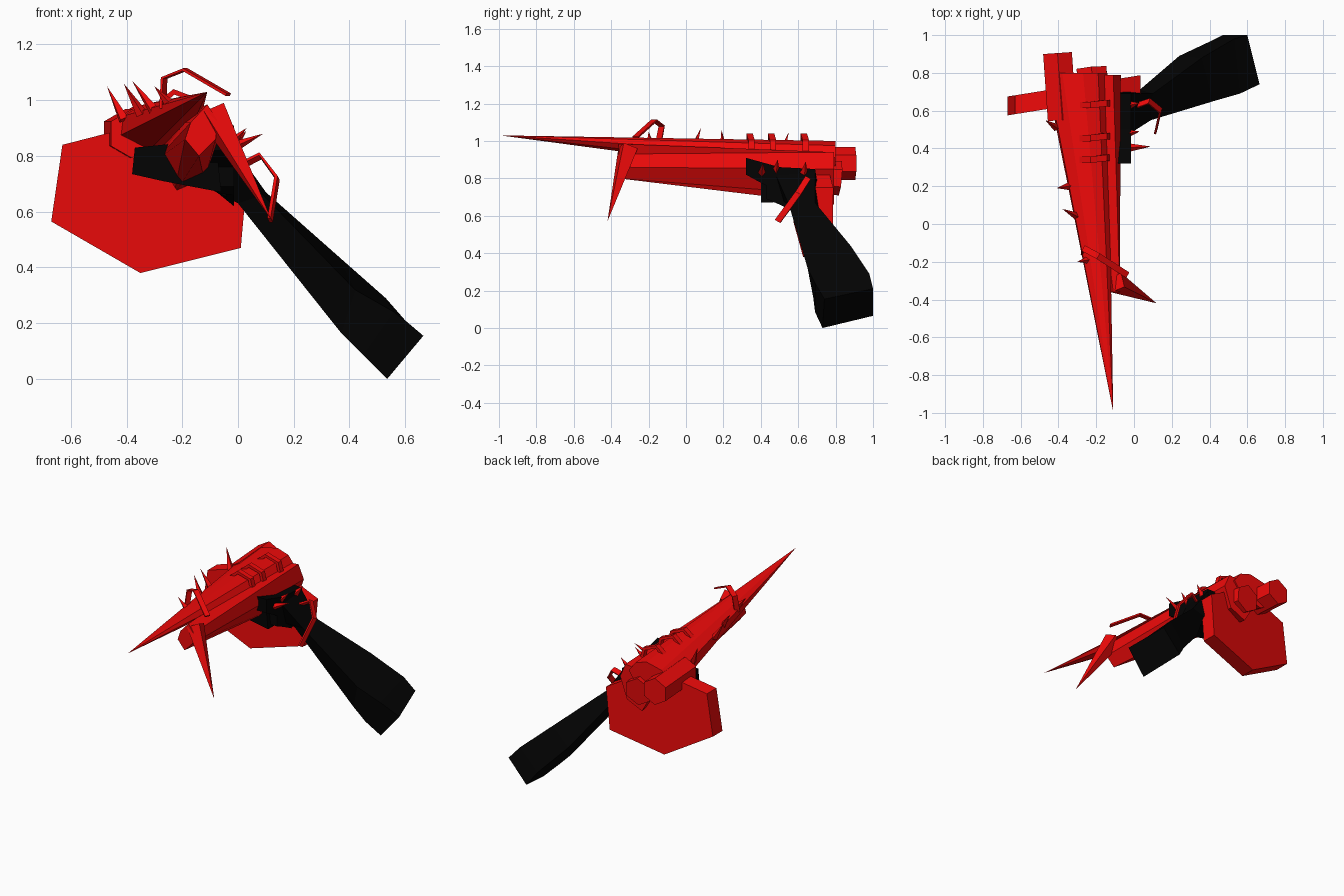
import bpy, bmesh
from mathutils import Vector

if "Cube" in bpy.data.objects:
    bpy.data.objects.remove(bpy.data.objects["Cube"])


def material(name, rgb):
    m = bpy.data.materials.new(name)
    m.diffuse_color = (*rgb, 1)
    m.use_nodes = True
    m.node_tree.nodes["Principled BSDF"].inputs["Base Color"].default_value = m.diffuse_color
    return m


RED = material("red", (0.87, 0.003, 0.003))
BLACK = material("black", (0.001, 0.001, 0.001))


def loft(name, rings, mat=RED):
    """Skin matching rings of points; a one-point ring makes a tip."""
    bm = bmesh.new()
    vs = [[bm.verts.new(p) for p in r] for r in rings]
    for a, b in zip(vs, vs[1:]):
        n = len(a)
        for i in range(n):
            j = (i + 1) % n
            if len(b) == 1:
                bm.faces.new((a[i], a[j], b[0]))
            else:
                bm.faces.new((a[i], a[j], b[j], b[i]))
    for r in (vs[0], vs[-1]):
        if len(r) > 2:
            bm.faces.new(r)
    bmesh.ops.recalc_face_normals(bm, faces=bm.faces)
    me = bpy.data.meshes.new(name)
    bm.to_mesh(me)
    bm.free()
    me.materials.append(mat)
    ob = bpy.data.objects.new(name, me)
    bpy.context.collection.objects.link(ob)
    return ob


def section(y, pts):
    return [(x, y, z) for x, z in pts]


def tube(name, a, b, r1, r2, sides=6, mat=RED):
    """Straight prism or spike between two points."""
    bm = bmesh.new()
    a, b = Vector(a), Vector(b)
    bmesh.ops.create_cone(bm, cap_ends=True, segments=sides, radius1=r1,
                          radius2=r2, depth=(b - a).length)
    me = bpy.data.meshes.new(name)
    bm.to_mesh(me)
    bm.free()
    me.materials.append(mat)
    ob = bpy.data.objects.new(name, me)
    ob.location = (a + b) / 2
    ob.rotation_mode = 'QUATERNION'
    ob.rotation_quaternion = (b - a).to_track_quat('Z', 'Y')
    bpy.context.collection.objects.link(ob)
    return ob


def strip(name, pts, wide, thick):
    """Bent flat bar following a path; wide is a vector across the bar."""
    pts = [Vector(p) for p in pts]
    w = Vector(wide)
    rings = []
    for i, p in enumerate(pts):
        d = pts[min(i + 1, len(pts) - 1)] - pts[max(i - 1, 0)]
        n = d.cross(w).normalized() * thick
        rings.append([p + w + n, p - w + n, p - w - n, p + w - n])
    return loft(name, rings)


# Hexagonal drum plate, turned slightly about the vertical
hexagon = [(-.63, .84), (-.67, .565), (-.35, .38), (.01, .47), (.035, .75), (-.28, .93)]
loft("hex_plate", [[(x, y0 + .16 * (x + .67), z) for x, z in hexagon] for y0 in (.575, .675)])

# Long ridged lance and the tubes behind it
base = [(-.47, .85), (-.46, .93), (-.38, .975), (-.27, 1.0),
        (-.19, .975), (-.14, .91), (-.2, .83), (-.35, .79)]
loft("lance", [section(.8, base), [(-.11, -.995, 1.03)]])
tube("left_tube", (-.38, .55, .88), (-.405, .905, .88), .088, .088)
tube("middle_tube", (-.13, -.2, .89), (-.225, .825, .80), .05, .092)

# Lower body with blunt front
front = [(-.17, .92), (-.11, .985), (-.075, .93), (-.08, .86), (-.14, .8), (-.19, .86)]
rear = [(-.30, .78), (-.25, .92), (-.11, .94), (-.07, .85), (-.12, .71), (-.23, .66)]
loft("lower_body", [section(-.36, front), section(.79, rear)])

# Down-swept barb
tube("barb", (-.095, -.31, .96), (.12, -.42, .57), .058, 0, 4)

# Straps over the ridge
for y in (.34, .455, .63):
    strip("strap", [(-.29, y, .98), (-.23, y, 1.03), (-.15, y + .01, 1.0),
                    (-.12, y + .01, .88)], (0, .017, 0), .01)

# Small thorns along the lance and on the hand
thorns = [((-.41, .51, .93), (-.47, .55, 1.05)), ((-.345, .2, .95), (-.41, .19, 1.06)),
          ((-.30, .04, .96), (-.38, .08, 1.07)), ((-.24, -.19, .98), (-.30, -.2, 1.05)),
          ((-.02, .405, .83), (.09, .41, .88)), ((-.03, .48, .84), (.03, .49, .90)),
          ((-.02, .63, .83), (.03, .64, .89))]
for a, b in thorns:
    tube("thorn", a, b, .021, 0, 4)

# Bent wires
strip("upper_wire", [(-.27, -.15, .97), (-.265, -.13, 1.08), (-.19, -.17, 1.11),
                     (-.035, -.27, 1.02)], (.008, .015, 0), .005)
strip("hand_wire", [(-.06, .6, .73), (.08, .65, .80), (.14, .6, .72),
                    (.115, .49, .57)], (.004, .014, -.008), .006)

# Hand: palm slab and fingers wrapped beneath the tubes
palm = [(.32, .91), (.5, .86), (.69, .85), (.70, .79), (.68, .68),
        (.58, .62), (.5, .66), (.43, .69), (.43, .76), (.32, .82)]
loft("palm", [[(x, y, max(z, low)) for y, z in palm]
              for x, low in ((-.11, .69), (-.07, .665), (-.015, .62))], BLACK)
fingers = [(-.38, .735), (-.37, .83), (-.08, .86), (-.06, .67), (-.27, .71)]
for i in range(4):
    y = .40 + i * .072
    loft("finger", [section(y, fingers), section(y + .069, fingers)], BLACK)

# Forearm with flared square sleeve
rings = [[(-.11, .50, .69), (-.02, .48, .82), (-.02, .69, .84), (-.11, .69, .72)],
         [(.00, .59, .63), (.09, .55, .66), (.10, .69, .67), (.03, .71, .63)],
         [(.37, .68, .165), (.42, .65, .32), (.36, .88, .44), (.24, .89, .33)],
         [(.45, .69, .085), (.56, .69, .24), (.53, .98, .29), (.41, .97, .15)],
         [(.535, .73, 0), (.665, .74, .155), (.60, 1.0, .21), (.47, 1.0, .065)]]
loft("forearm", rings, BLACK)
